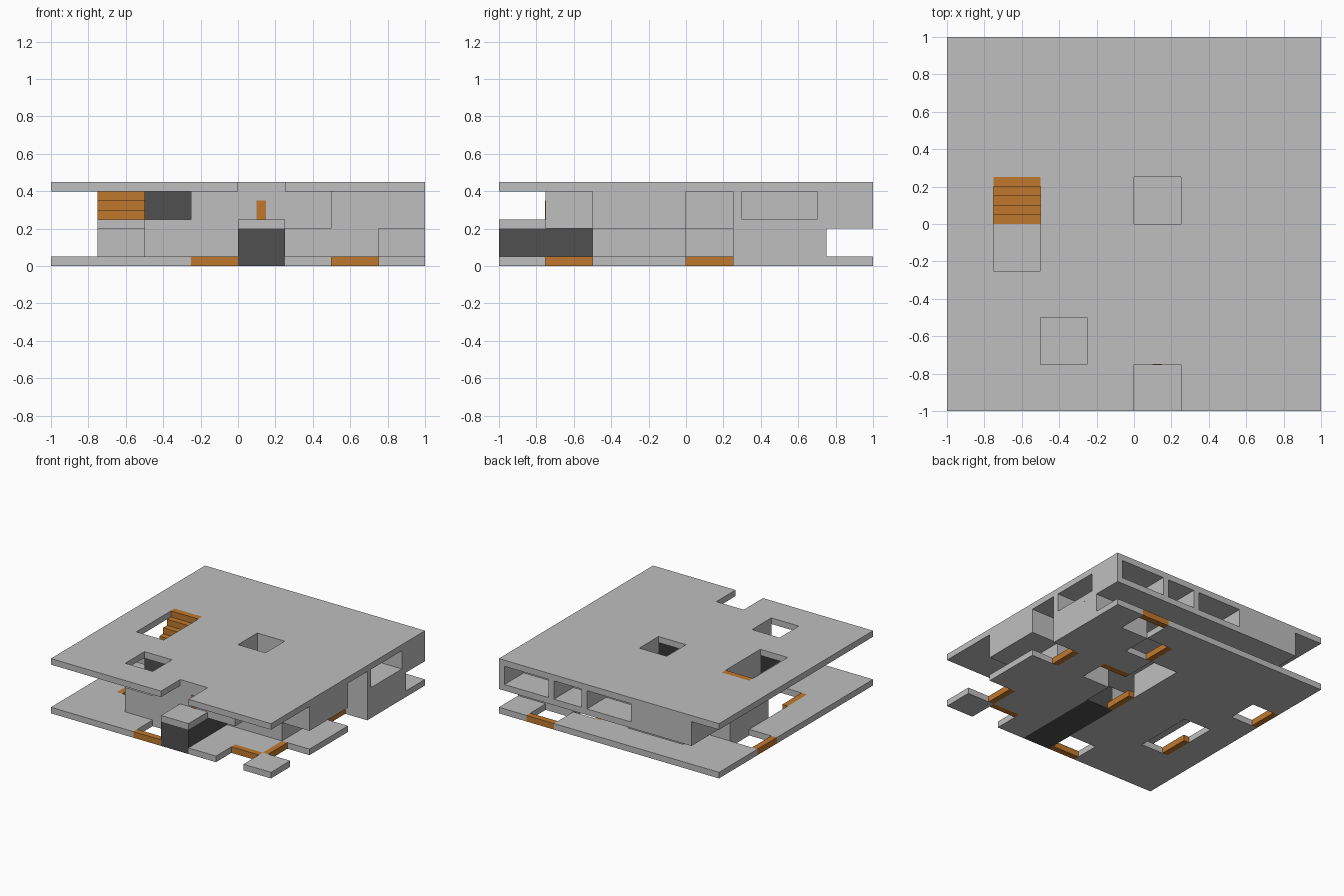
import bpy, bmesh

if "Cube" in bpy.data.objects:
    bpy.data.objects.remove(bpy.data.objects["Cube"], do_unlink=True)

C = 0.25   # cell size of the 8 x 8 plan
T = 0.05   # slab, frame and step thickness


def material(name, rgb):
    m = bpy.data.materials.new(name)
    m.use_nodes = True
    m.diffuse_color = (*rgb, 1)
    m.node_tree.nodes["Principled BSDF"].inputs["Base Color"].default_value = (*rgb, 1)
    return m


GREY = material("light grey", (0.52, 0.52, 0.52))
DARK = material("dark grey", (0.08, 0.08, 0.08))
ORANGE = material("orange", (0.53, 0.19, 0.027))


def finish(name, bm, mat):
    bmesh.ops.recalc_face_normals(bm, faces=bm.faces)
    me = bpy.data.meshes.new(name)
    bm.to_mesh(me)
    bm.free()
    me.materials.append(mat)
    ob = bpy.data.objects.new(name, me)
    bpy.context.collection.objects.link(ob)
    return ob


def boxes(name, mat, items):
    """Boxes given as (x0, x1, y0, y1, z0, z1)."""
    bm = bmesh.new()
    for x0, x1, y0, y1, z0, z1 in items:
        vs = bmesh.ops.create_cube(bm, size=1)["verts"]
        for v in vs:
            v.co = (x1 if v.co.x > 0 else x0,
                    y1 if v.co.y > 0 else y0,
                    z1 if v.co.z > 0 else z0)
    return finish(name, bm, mat)


def layer(name, mat, plan, z0, z1, mark="#"):
    """Extrude the marked cells of a plan; the first row is the back."""
    rows = plan.split()[::-1]
    bm = bmesh.new()
    for r, row in enumerate(rows):
        for c, ch in enumerate(row):
            if ch == mark:
                x, y = -1 + c * C, -1 + r * C
                bm.faces.new([bm.verts.new((x + a * C, y + b * C, z0))
                              for a, b in ((0, 0), (1, 0), (1, 1), (0, 1))])
    bmesh.ops.remove_doubles(bm, verts=bm.verts, dist=0.001)
    ret = bmesh.ops.extrude_face_region(bm, geom=bm.faces[:], use_keep_orig=True)
    for g in ret["geom"]:
        if isinstance(g, bmesh.types.BMVert):
            g.co.z = z1
    return finish(name, bm, mat)


# Plans, back row first; D marks dark blocks
GROUND = """######.#
            #####.##
            .###.###
            ####..#.
            #.##.###
            #.##D###
            ####D##.
            ###.D#.#"""
LOWER = """........
           ..##..##
           .###..##
           .###....
           ..#..##.
           ..##D##.
           ..##D...
           ....D..."""
MIDDLE = """.#######
            .#######
            .#######
            ..#####.
            .#######
            ..######
            ..####..
            ....#..."""
UPPER = """.##.....
           .######.
           ..#####.
           ..##.##.
           ..##.D##
           ..D#####
           ...###..
           ........"""
ROOF = """########
          ########
          ########
          #.##.###
          #.######
          ########
          ##.#####
          ####.###"""

# Slabs and walls from the ground up
layer("ground_slab", GREY, GROUND, 0, 0.05)
layer("lower_walls", GREY, LOWER, 0.05, 0.2)
layer("lower_dark_block", DARK, LOWER, 0, 0.2, "D")
layer("middle_slab", GREY, MIDDLE, 0.2, 0.25)
layer("upper_walls", GREY, UPPER, 0.25, 0.4)
layer("upper_dark_blocks", DARK, UPPER, 0.25, 0.4, "D")
layer("roof_slab", GREY, ROOF, 0.4, 0.45)

# Narrow posts framing the wide window recesses
posts = []
for x0, x1 in ((-0.25, 0.25), (0.5, 1.0)):
    for x in (x0, x1 - T):
        posts.append((x, x + T, 0.75, 1, 0.25, 0.4))
for y in (0.25, 0.7):
    posts.append((0.75, 1, y, y + T, 0.25, 0.4))
boxes("window_posts", GREY, posts)

# Staircase rising to the roof
boxes("staircase", ORANGE,
      [(-0.75, -0.5, i * T, (i + 1) * T, 0.2, 0.25 + i * T) for i in range(5)])

# Top steps of the stairwells in the ground slab: cell corner and the side they lie on
wells = [(-0.25, -1, "front"), (0.5, -1, "back"), (0.75, -0.75, "low_x"),
         (-0.75, -0.5, "low_x"), (-1, 0.25, "low_x"), (0.5, 0.75, "back"),
         (0.25, 0.5, "low_x"), (0.75, 0, "low_x"), (0, -0.25, "low_x"),
         (0.25, 0, "back")]
steps = []
for x, y, side in wells:
    if side == "low_x":
        steps.append((x, x + T, y, y + C, 0, T))
    else:
        y0 = y if side == "front" else y + C - T
        steps.append((x, x + C, y0, y0 + T, 0, T))
boxes("stairwell_steps", ORANGE, steps)

# Small door plate on the front wall
boxes("door_plate", ORANGE, [(0.1, 0.15, -0.754, -0.748, 0.25, 0.35)])
